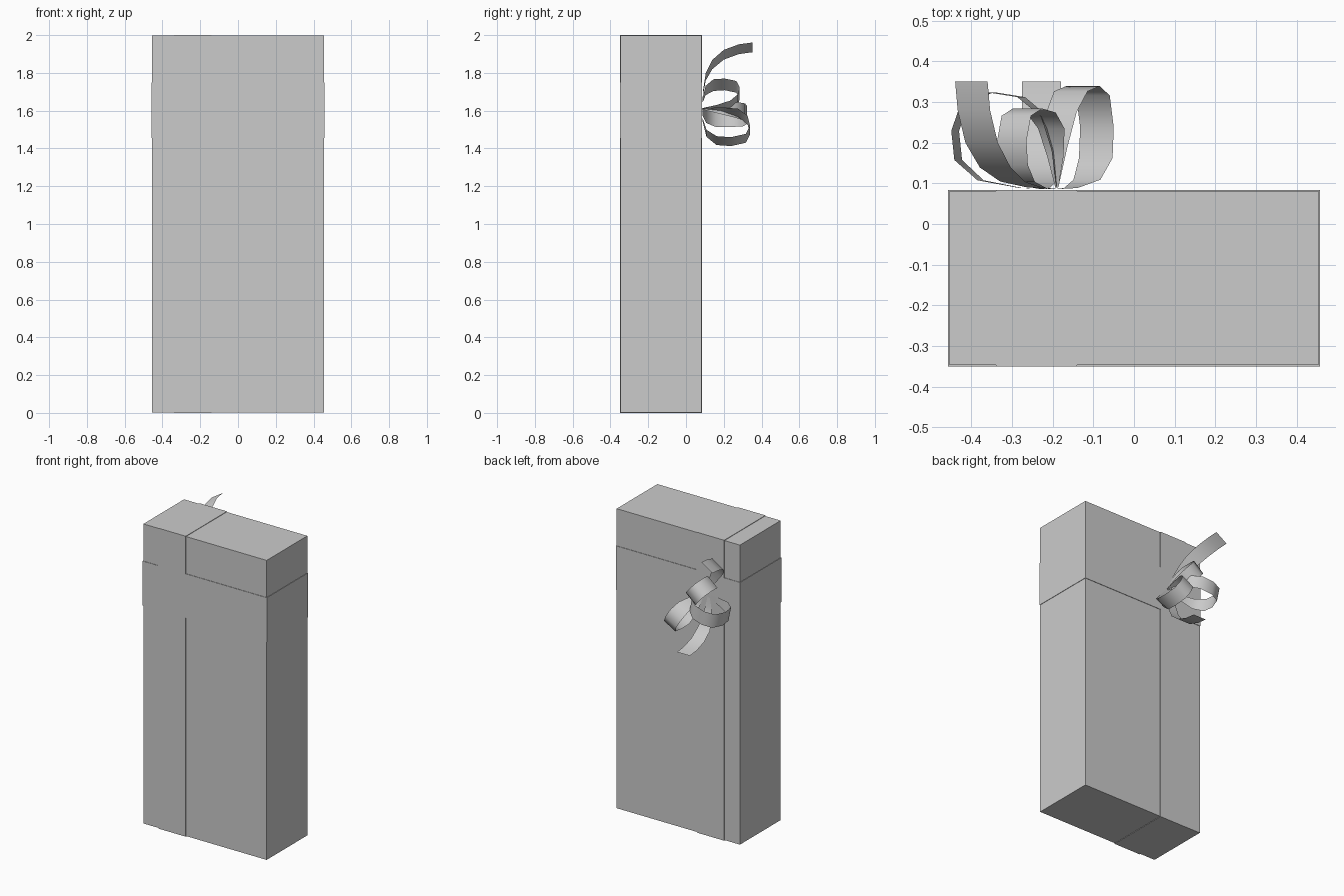
import bpy
from math import hypot

if "Cube" in bpy.data.objects:
    bpy.data.objects.remove(bpy.data.objects["Cube"])

FACE = 0.086  # y of the decorated back face


def box(name, x0, x1, y0, y1, z0, z1):
    bpy.ops.mesh.primitive_cube_add(size=1, location=((x0 + x1) / 2, (y0 + y1) / 2, (z0 + z1) / 2))
    o = bpy.context.object
    o.name = name
    o.scale = (x1 - x0, y1 - y0, z1 - z0)
    bpy.ops.object.transform_apply(location=False, rotation=False, scale=True)
    return o


def strip(name, origin, direction, reach, height, profile, width=0.095):
    """Ribbon running along a profile of (reach, height, width) fractions."""
    n = hypot(*direction)
    dx, dz = direction[0] / n, direction[1] / n
    verts = []
    for r, h, w in profile:
        cx, cz = origin[0] + dx * r * reach, origin[1] + dz * r * reach
        for s in (-0.5, 0.5):
            verts.append((cx - dz * s * w * width, FACE + h * height, cz + dx * s * w * width))
    faces = [(2 * i, 2 * i + 1, 2 * i + 3, 2 * i + 2) for i in range(len(profile) - 1)]
    mesh = bpy.data.meshes.new(name)
    mesh.from_pydata(verts, [], faces)
    o = bpy.data.objects.new(name, mesh)
    bpy.context.collection.objects.link(o)
    for p in mesh.polygons:
        p.use_smooth = True
    return o


# Gift box and the two flat ribbons wrapped round it
T = 0.003
box("gift_box", -0.457 + T, 0.457 - T, -0.35 + T, 0.084 - T, T, 2 - T)
box("vertical_ribbon", -0.34, -0.14, -0.35, 0.084, 0, 2)
box("horizontal_ribbon", -0.457, 0.457, -0.35, 0.084, 1.455, 1.75)

# Bow loops, pinched at the knot
LOOP = [(0, 0, .1), (.35, .01, .4), (.75, .09, .8), (.97, .3, 1), (1, .6, 1), (.9, .91, 1),
        (.65, 1, 1), (.35, .95, 1), (.12, .75, .9), (.03, .4, .55), (0, .02, .1)]
KNOT = (-0.19, 1.61)
strip("lower_loop", KNOT, (.495, -.87), 0.20, 0.253, LOOP)
strip("upper_loop", KNOT, (-.65, .76), 0.17, 0.198, LOOP)
strip("side_loop", KNOT, (-.98, -.2), 0.255, 0.238, LOOP)

# Loose tails curling away from the box
TAIL = [(0, 0, .1), (.26, .015, .45), (.52, .07, .75), (.72, .2, .95), (.88, .43, 1),
        (.97, .73, 1), (1, 1, 1)]
strip("upper_tail", KNOT, (-.21, .325), 0.387, 0.265, TAIL)
strip("lower_tail", (-0.2275, 1.61), (0, -1), 0.295, 0.265, TAIL)
